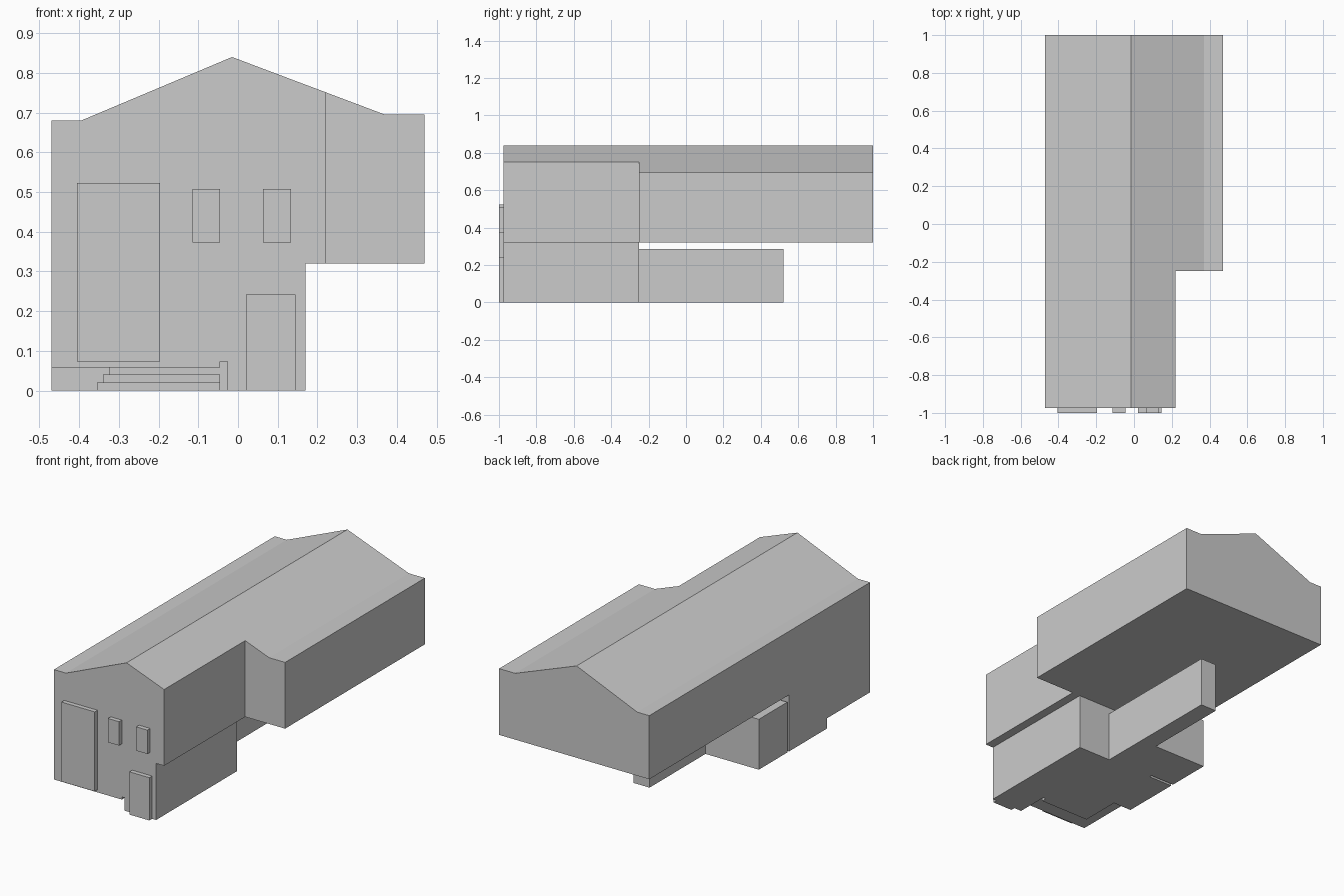
import bpy, bmesh
from mathutils import Vector

if "Cube" in bpy.data.objects:
    bpy.data.objects.remove(bpy.data.objects["Cube"])


def prism(name, outline, direction):
    """Extrude a closed outline of 3D points along a direction."""
    bm = bmesh.new()
    face = bm.faces.new([bm.verts.new(p) for p in outline])
    ext = bmesh.ops.extrude_face_region(bm, geom=[face])
    verts = [g for g in ext["geom"] if isinstance(g, bmesh.types.BMVert)]
    bmesh.ops.translate(bm, verts=verts, vec=Vector(direction))
    bmesh.ops.recalc_face_normals(bm, faces=bm.faces)
    mesh = bpy.data.meshes.new(name)
    bm.to_mesh(mesh)
    bm.free()
    obj = bpy.data.objects.new(name, mesh)
    bpy.context.collection.objects.link(obj)
    return obj


def box(name, x0, x1, y0, y1, z0, z1):
    return prism(name, [(x0, y0, z0), (x1, y0, z0), (x1, y1, z0), (x0, y1, z0)],
                 (0, 0, z1 - z0))


def plan(name, points, z0, z1):
    return prism(name, [(x, y, z0) for x, y in points], (0, 0, z1 - z0))


def cut(obj, cutter):
    """Subtract a cutter, then remove it."""
    cutter.hide_render = True
    mod = obj.modifiers.new("cut", "BOOLEAN")
    mod.operation = "DIFFERENCE"
    mod.solver = "EXACT"
    mod.object = cutter
    bpy.context.view_layer.objects.active = obj
    bpy.ops.object.modifier_apply(modifier=mod.name)
    bpy.data.objects.remove(cutter, do_unlink=True)


FRONT, MID, BACK = -0.975, -0.25, 1.0

# Upper storey with gable roof, flat eaves and a recessed front right corner
gable = [(-0.47, 0.32), (0.47, 0.32), (0.47, 0.695), (0.37, 0.695),
         (-0.015, 0.84), (-0.395, 0.68), (-0.47, 0.68)]
upper = prism("upper_storey", [(x, FRONT, z) for x, z in gable], (0, BACK - FRONT, 0))
cut(upper, box("corner_cutter", 0.22, 0.6, -1.2, MID, 0.2, 1.0))

# Ground floor front block, with an undercut at the entrance
lower = box("ground_floor_front", -0.47, 0.17, FRONT, MID, 0.0, 0.32)
undercut = [(-0.6, -1.1), (-0.027, -1.1), (-0.027, -0.79), (-0.325, -0.79),
            (-0.325, -0.59), (-0.6, -0.59)]
cut(lower, plan("undercut_cutter", undercut, -0.1, 0.058))
cut(lower, box("slot_cutter", -0.045, -0.027, -1.1, -0.79, 0.035, 0.073))

# Low steps at the inner edges of the undercut
for i, (left, depth, top) in enumerate([(-0.355, 0.03, 0.02), (-0.34, 0.015, 0.04)]):
    plan(f"entrance_step_{i + 1}",
         [(left, -0.79 - depth), (-0.045, -0.79 - depth), (-0.045, -0.79),
          (-0.325, -0.79), (-0.325, -0.59), (left, -0.59)], 0.0, top)

# Ground floor rear block with its narrow tail and a seam on the left
plan("ground_floor_rear",
     [(-0.47, -0.235), (-0.32, -0.235), (-0.32, MID), (-0.036, MID),
      (-0.036, 0.52), (-0.136, 0.52), (-0.136, 0.02), (-0.47, 0.02)], 0.0, 0.285)

# Panels standing out from the front wall
for name, x0, x1, z0, z1 in [("large_front_window", -0.405, -0.197, 0.073, 0.523),
                             ("small_window_left", -0.115, -0.045, 0.373, 0.508),
                             ("small_window_right", 0.063, 0.133, 0.373, 0.508),
                             ("front_door", 0.02, 0.145, 0.0, 0.242)]:
    box(name, x0, x1, -1.0, FRONT, z0, z1)
